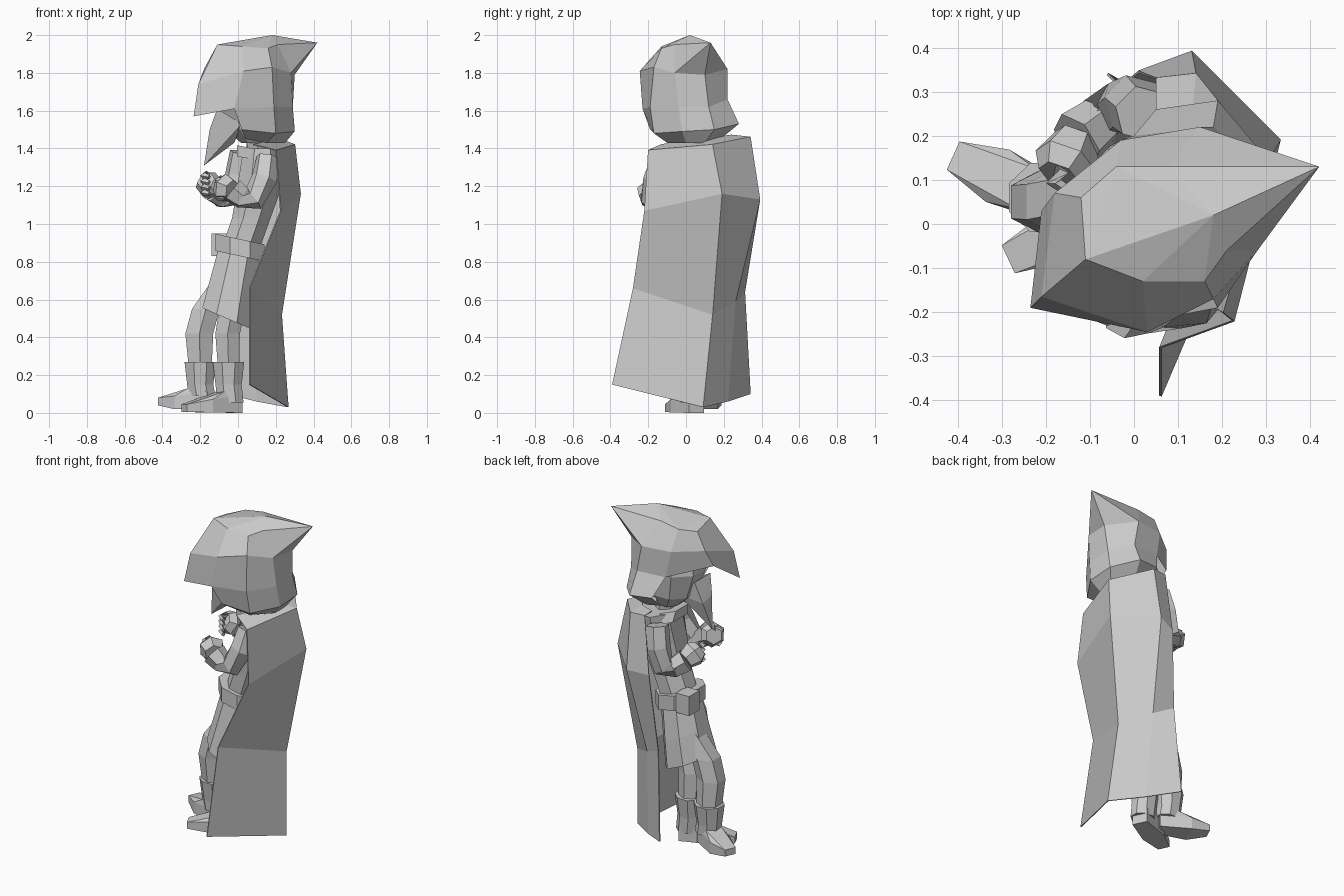
import bpy, bmesh, math
from mathutils import Vector

if "Cube" in bpy.data.objects:
    bpy.data.objects.remove(bpy.data.objects["Cube"])

# One plain clay colour
clay = bpy.data.materials.new("plain_grey")
clay.use_nodes = True
clay.diffuse_color = (0.6, 0.6, 0.6, 1)
clay.node_tree.nodes["Principled BSDF"].inputs["Base Color"].default_value = (0.6, 0.6, 0.6, 1)


def finish(name, bm):
    bmesh.ops.recalc_face_normals(bm, faces=bm.faces)
    mesh = bpy.data.meshes.new(name)
    bm.to_mesh(mesh)
    bm.free()
    mesh.materials.append(clay)
    obj = bpy.data.objects.new(name, mesh)
    bpy.context.scene.collection.objects.link(obj)
    return obj


def loft(name, rings, closed=True, caps=True):
    """Skin rows of equal length; optionally close them into a capped tube."""
    bm = bmesh.new()
    rows = [[bm.verts.new(p) for p in ring] for ring in rings]
    n = len(rows[0])
    for low, high in zip(rows, rows[1:]):
        for i in range(n if closed else n - 1):
            j = (i + 1) % n
            bm.faces.new((low[i], low[j], high[j], high[i]))
    if closed and caps:
        bm.faces.new(rows[0])
        bm.faces.new(rows[-1])
    return finish(name, bm)


def hull(name, points):
    """Faceted solid wrapped around a few points."""
    bm = bmesh.new()
    verts = [bm.verts.new(p) for p in points]
    out = bmesh.ops.convex_hull(bm, input=verts)
    spare = {v for v in out["geom_interior"] + out["geom_unused"]
             if isinstance(v, bmesh.types.BMVert)}
    if spare:
        bmesh.ops.delete(bm, geom=list(spare), context="VERTS")
    return finish(name, bm)


def stack(name, levels, sides=8, tilt=0.0):
    """Level rings (x, y, z, half width x, half width y); tilt lowers the +x side."""
    rings = []
    for x, y, z, rx, ry in levels:
        angles = [math.tau * (i + 0.5) / sides for i in range(sides)]
        rings.append([(x + rx * math.cos(a), y + ry * math.sin(a), z - tilt * math.cos(a))
                      for a in angles])
    return loft(name, rings)


def limb(name, path, radii, sides=6):
    """Faceted tube square to its path."""
    pts = [Vector(p) for p in path]
    rings = []
    for i, p in enumerate(pts):
        along = pts[min(i + 1, len(pts) - 1)] - pts[max(i - 1, 0)]
        side = along.cross(Vector((0.3, 1, 0.2))).normalized()
        other = along.cross(side).normalized()
        rings.append([p + radii[i] * (side * math.cos(math.tau * k / sides)
                                      + other * math.sin(math.tau * k / sides))
                      for k in range(sides)])
    return loft(name, rings)


# Cape: rows run from the open side edge, round the back, to the other edge
cape = loft("cape", [
    [(.08, -.13, 1.42), (.22, .08, 1.45), (.13, .24, 1.47), (.05, .26, 1.46)],
    [(.2, -.2, 1.39), (.3, .14, 1.42), (.14, .34, 1.46), (.05, .33, 1.46)],
    [(.225, -.22, 1.07), (.33, .19, 1.16), (.13, .39, 1.13), (.01, .345, 1.11)],
    [(.06, -.28, .66), (.23, .14, .52), (.08, .26, .59), (-.03, .31, .64)],
    [(.06, -.39, .15), (.265, .09, .03), (.1, .22, .06), (-.06, .34, .1)],
], closed=False)
thick = cape.modifiers.new("thickness", "SOLIDIFY")
thick.thickness = 0.006
thick.offset = 0

# Hair: crown and sides, running from the fringe round the back to the face
crown = [(-.11, -.08, 1.95), (.02, -.13, 1.94), (.16, -.13, 1.93), (.21, -.06, 1.95),
         (.18, .02, 2), (.08, .13, 1.96), (-.04, .13, 1.94), (-.12, .06, 1.92)]
middle = [(-.21, -.165, 1.74), (.03, -.245, 1.81), (.18, -.17, 1.83), (.28, -.06, 1.8),
          (.3, .1, 1.79), (.15, .22, 1.82), (-.03, .19, 1.82), (-.18, .07, 1.82)]
lower = [(-.235, -.19, 1.57), (-.02, -.23, 1.61), (.19, -.19, 1.62), (.29, -.04, 1.62),
         (.29, .12, 1.62), (.18, .22, 1.66), (0, .2, 1.66), (-.21, .03, 1.72)]
nape = [(.02, -.19, 1.5), (.2, -.17, 1.48), (.3, -.02, 1.49),
        (.3, .15, 1.5), (.19, .28, 1.53), (.05, .26, 1.54)]
under = [(.04, -.1, 1.45), (.15, -.1, 1.43), (.25, 0, 1.43),
         (.25, .1, 1.43), (.15, .17, 1.44), (.06, .15, 1.45)]
loft("hair_top", [lower, middle, crown], caps=False)
hull("hair_crown", crown)
loft("hair_back", [lower[1:7], nape, under], closed=False)
hull("hair_spike", [crown[3], crown[4], crown[5], middle[3], middle[4], middle[5],
                    (.42, .13, 1.96)])
hull("front_tuft", [(-.11, -.08, 1.61), (-.1, .06, 1.6), (.02, -.1, 1.53), (.01, .06, 1.5),
                    (-.02, -.02, 1.43), (-.15, -.04, 1.5), (-.15, .05, 1.48), (-.18, 0, 1.31)])

# Head and neck under the hair
stack("head", [(.08, .04, 1.43, .07, .08), (.06, .03, 1.5, .13, .13),
               (.05, .02, 1.65, .17, .16), (.06, .01, 1.85, .14, .14)])
stack("neck", [(.12, .05, 1.34, .06, .07), (.09, .04, 1.46, .06, .07)], 6)
stack("collar", [(.1, .06, 1.34, .12, .15), (.08, .05, 1.4, .1, .12)], 6, .02)

# Tunic body, belt and skirt
stack("torso", [(.01, .04, .86, .11, .12), (.07, .04, 1.03, .11, .13),
                (.12, .05, 1.22, .13, .16), (.13, .07, 1.4, .11, .17)])
stack("belt", [(.01, .04, .83, .14, .15), (.01, .04, .92, .14, .15)], 8, .03)
stack("skirt", [(-.06, .035, .5, .14, .17), (-.03, .04, .66, .125, .15),
                (.01, .04, .86, .11, .12)], 8, .06)
hull("belt_pouch", [(x, y, z) for x in (-.14, -.05) for y in (.07, .17) for z in (.83, .95)])

# Arms folded forward with the hands in front of the chest
arms = {
    "left": ([(.16, -.12, 1.35), (.14, -.16, 1.24), (.08, -.18, 1.13), (.02, -.19, 1.14),
              (-.03, -.19, 1.18)], (-.07, .06, .02)),
    "right": ([(.02, .25, 1.38), (.0, .27, 1.26), (-.03, .26, 1.14), (-.08, .23, 1.14),
               (-.13, .19, 1.18)], (-.04, -.08, .05)),
}
for side, (path, reach) in arms.items():
    limb(side + "_arm", path, [.065, .07, .065, .06, .05])
    wrist, reach = Vector(path[-1]), Vector(reach)
    limb(side + "_glove_cuff", [Vector(path[-2]), wrist], [.06, .07])
    limb(side + "_fist", [wrist, wrist + reach * .6, wrist + reach], [.055, .075, .05])
    # Fingers curl over the end of each fist
    for k in range(4):
        knuckle = wrist + reach * .8 + Vector((0, 0, .045 - .03 * k))
        limb(f"{side}_finger_{k}", [knuckle, knuckle + Vector((-.02, -.03, -.01)),
                                    knuckle + Vector((.01, -.05, -.015))],
             [.018, .018, .012], 4)

# Legs: trousers, cuffed boots and pointed feet
legs = {
    "right": ([(-.2, .06, .24, .07, .07), (-.205, .05, .42, .085, .075),
               (-.17, .05, .55, .085, .08), (-.06, .07, .7, .09, .08)], (-.41, .155, .04)),
    "left": ([(-.05, .03, .24, .065, .065), (-.055, .02, .42, .075, .075),
              (-.03, .01, .55, .08, .08), (0, .01, .7, .08, .08)], (-.285, -.08, .005)),
}
for side, (levels, toe) in legs.items():
    stack(side + "_leg", levels, 6)
    ax, ay = levels[0][:2]
    toe = Vector(toe)
    base = toe.z
    stack(side + "_boot", [(ax + .01, ay, base + .05, .075, .065), (ax, ay, .15, .075, .068),
                           (ax, ay, .27, .09, .085)])
    forward = Vector((toe.x - ax, toe.y - ay, 0)).normalized()
    across = Vector((-forward.y, forward.x, 0))
    ankle = Vector((ax, ay, toe.z / 2))
    up = Vector((0, 0, 1))
    # Foot outline: heel, ball, toe, with a sloping instep above
    sole = [ankle - forward * .06 + across * .045 * s for s in (-1, 1)]
    sole += [ankle + forward * .12 + across * .065 * s for s in (-1, 1)]
    sole += [toe + across * .035 * s for s in (-1, 1)]
    tops = [point + up * h for point, h in zip(sole, (.09, .09, .07, .07, .04, .04))]
    instep = [ankle + forward * .05 + across * .05 * s + up * .11 for s in (-1, 1)]
    grounded = [Vector((p.x, p.y, 0)) for p in sole[:2]] if side == "left" else []
    hull(side + "_foot", sole + tops + instep + grounded)
